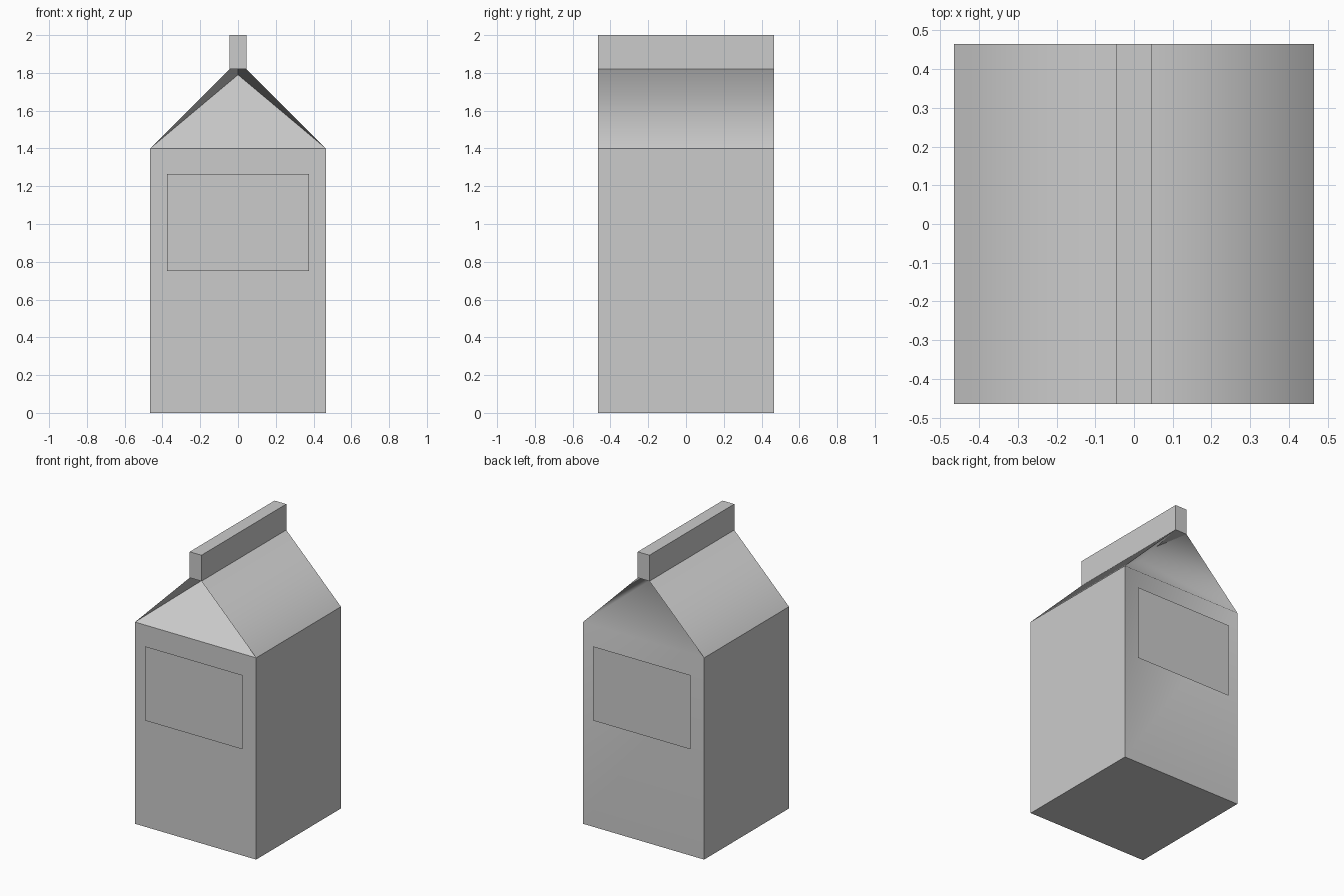
import bpy
import bmesh

# Remove the default cube only
if "Cube" in bpy.data.objects:
    bpy.data.objects.remove(bpy.data.objects["Cube"], do_unlink=True)

# Plain grey card
card = bpy.data.materials.new("grey_card")
card.use_nodes = True
grey = (0.6, 0.6, 0.6, 1)
card.diffuse_color = grey
card.node_tree.nodes["Principled BSDF"].inputs["Base Color"].default_value = grey

HALF = 0.465      # half width and depth
EAVE = 1.4        # top of the straight walls
RIDGE = EAVE + HALF
FOLD_Z = 1.79     # tip of each folded-in gable
FOLD_IN = 0.4     # how far the tip is pushed inwards
FIN = 0.045       # half thickness of the top seal


def finish(bm, name):
    mesh = bpy.data.meshes.new(name)
    bm.to_mesh(mesh)
    bm.free()
    mesh.materials.append(card)
    obj = bpy.data.objects.new(name, mesh)
    bpy.context.collection.objects.link(obj)
    return obj


# Carton: walls, 45 degree roof and folded-in gables
bm = bmesh.new()
ends = {}
for s in (-1, 1):
    y = s * HALF
    ends[s] = [bm.verts.new(p) for p in (
        (-HALF, y, 0), (HALF, y, 0), (HALF, y, EAVE), (-HALF, y, EAVE),
        (0, y, RIDGE), (0, y - s * FOLD_IN, FOLD_Z))]

back_faces = set()
for s, (bl, br, er, el, ridge, tip) in ends.items():
    for loop in ((bl, br, er, el), (el, er, tip), (er, ridge, tip), (ridge, el, tip)):
        face = bm.faces.new(loop if s < 0 else loop[::-1])
        if s > 0:
            back_faces.add(face)

front, back = ends[-1], ends[1]
for a, b in ((1, 0), (2, 1), (4, 2), (3, 4), (0, 3)):
    bm.faces.new((front[a], front[b], back[b], back[a]))
bmesh.ops.recalc_face_normals(bm, faces=bm.faces)

# Soft folds on the ridge and the back, crisp ones elsewhere
for face in bm.faces:
    face.smooth = True
for edge in bm.edges:
    on_ridge = all(v.co.z > FOLD_Z + 0.01 for v in edge.verts)
    edge.smooth = on_ridge or all(f in back_faces for f in edge.link_faces)
finish(bm, "carton_body")

# Flat seal along the ridge
bm = bmesh.new()
bmesh.ops.create_cube(bm, size=1)
for v in bm.verts:
    v.co = (v.co.x * 2 * FIN, v.co.y * 2 * HALF, 1.91 + v.co.z * 0.18)
finish(bm, "top_seal")

# Label panels standing just off the front and back walls
for s, name in ((-1, "front_label"), (1, "back_label")):
    bm = bmesh.new()
    y = s * (HALF + 0.022)
    corners = [(-0.375, y, 0.75), (0.375, y, 0.75), (0.375, y, 1.265), (-0.375, y, 1.265)]
    bm.faces.new([bm.verts.new(p) for p in corners[::-s]])
    finish(bm, name)
